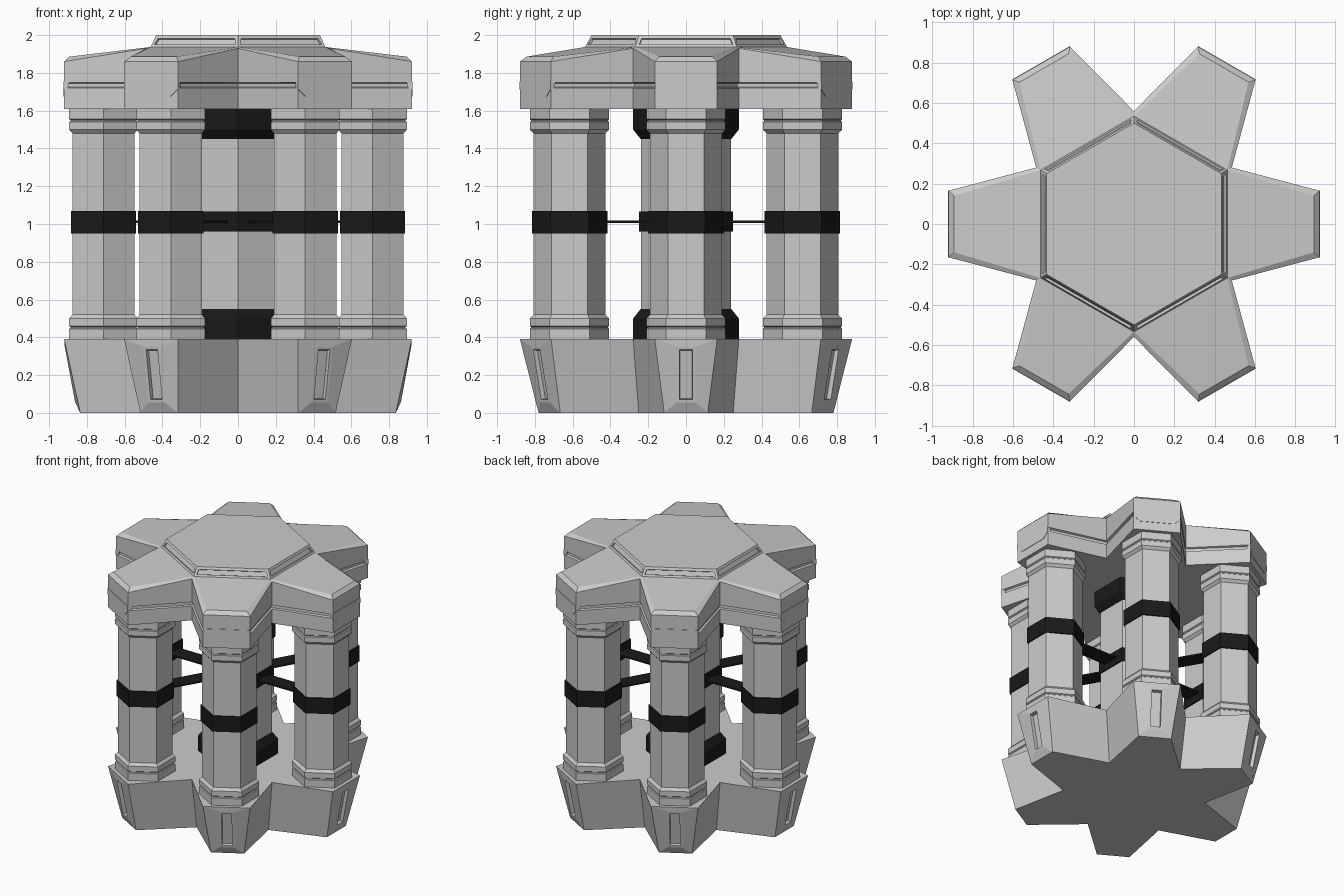
import bpy, bmesh
from math import cos, sin, radians
from mathutils import Matrix

if "Cube" in bpy.data.objects:
    bpy.data.objects.remove(bpy.data.objects["Cube"])

dark = bpy.data.materials.new("dark_metal")
dark.diffuse_color = (0.01, 0.01, 0.01, 1)
dark.use_nodes = True
dark.node_tree.nodes["Principled BSDF"].inputs["Base Color"].default_value = dark.diffuse_color


def rot(x, y, deg):
    a = radians(deg)
    return x * cos(a) - y * sin(a), x * sin(a) + y * cos(a)


def finish(bm, name, mat=None):
    bmesh.ops.recalc_face_normals(bm, faces=bm.faces)
    me = bpy.data.meshes.new(name)
    bm.to_mesh(me)
    bm.free()
    ob = bpy.data.objects.new(name, me)
    bpy.context.collection.objects.link(ob)
    if mat:
        me.materials.append(mat)
    return ob


def star(tip, hw, valley, zt, zv=None):
    """Six-armed outline: two tip corners and one valley point per arm."""
    zv = zt if zv is None else zv
    pts = []
    for k in range(6):
        pts += [(*rot(tip, -hw, 60 * k), zt), (*rot(tip, hw, 60 * k), zt),
                (*rot(valley, 0, 60 * k + 30), zv)]
    return pts


def hexagon(r, z, cx=0, cy=0):
    return [(cx + rot(r, 0, 60 * k + 30)[0], cy + rot(r, 0, 60 * k + 30)[1], z) for k in range(6)]


def bridge(bm, a, b):
    n = len(a)
    return [bm.faces.new((a[i], a[(i + 1) % n], b[(i + 1) % n], b[i])) for i in range(n)]


def loft(bm, rings, bottom=True, top=True):
    vs = [[bm.verts.new(p) for p in r] for r in rings]
    for a, b in zip(vs, vs[1:]):
        bridge(bm, a, b)
    if bottom:
        bm.faces.new(vs[0][::-1])
    if top:
        bm.faces.new(vs[-1])
    return vs


def hex_part(name, profile, cx=0, cy=0, mat=None):
    bm = bmesh.new()
    loft(bm, [hexagon(r, z, cx, cy) for r, z in profile])
    return finish(bm, name, mat)


# Base: tapered star with a raised, slotted panel on each arm tip
bm = bmesh.new()
lo = [bm.verts.new(p) for p in star(0.835, 0.115, 0.50, 0)]
hi = [bm.verts.new(p) for p in star(0.92, 0.165, 0.56, 0.39)]
bm.faces.new(lo[::-1])
bm.faces.new(hi)
for i in range(18):
    j = (i + 1) % 18
    if i % 3:
        bm.faces.new((lo[i], lo[j], hi[j], hi[i]))
for k in range(6):
    def quad(r0, r1, hw, z0, z1):
        return [bm.verts.new((*rot(r, y, 60 * k), z)) for r, y, z in
                ((r0, -hw, z0), (r0, hw, z0), (r1, hw, z1), (r1, -hw, z1))]
    outer = [lo[3 * k], lo[3 * k + 1], hi[3 * k + 1], hi[3 * k]]
    panel = quad(0.862, 0.917, 0.05, 0.055, 0.35)
    slot = quad(0.865, 0.914, 0.035, 0.07, 0.335)
    floor = quad(0.84, 0.889, 0.033, 0.075, 0.33)
    for a, b in ((outer, panel), (panel, slot), (slot, floor)):
        bridge(bm, a, b)
    bm.faces.new(floor)
finish(bm, "base")

# Roof: star slab with a groove, sloping arms and a raised hexagon
bm = bmesh.new()
vs = loft(bm, [star(0.92, 0.165, 0.56, 1.61), star(0.92, 0.165, 0.56, 1.72),
               star(0.905, 0.152, 0.545, 1.725), star(0.905, 0.152, 0.545, 1.745),
               star(0.92, 0.165, 0.56, 1.75), star(0.92, 0.165, 0.56, 1.86, 1.93),
               star(0.893, 0.14, 0.535, 1.886, 1.937)], top=False)
t = vs[-1]
for k in range(6):
    bm.faces.new((t[3 * k], t[3 * k + 1], t[3 * k + 2], t[3 * k - 1]))
crown = [bm.verts.new(p) for p in hexagon(0.5, 2.0)]
sides = bridge(bm, [t[3 * k + 2] for k in range(6)], crown)
bm.faces.new(crown)
bmesh.ops.recalc_face_normals(bm, faces=bm.faces)
bmesh.ops.inset_individual(bm, faces=sides, thickness=0.025)
bmesh.ops.inset_individual(bm, faces=sides, thickness=0.002, depth=-0.012)
finish(bm, "roof")

# Central column with dark collars and band
hex_part("center_column", [(0.238, 0.39), (0.238, 1.61)])
hex_part("center_lower_collar", [(0.28, 0.39), (0.28, 0.5), (0.24, 0.55)], mat=dark)
hex_part("center_upper_collar", [(0.24, 1.45), (0.28, 1.5), (0.28, 1.61)], mat=dark)
hex_part("center_band", [(0.248, 0.96), (0.248, 1.065)], mat=dark)

foot = [(0.21, 0.0), (0.21, 0.055), (0.203, 0.06), (0.203, 0.065), (0.21, 0.07),
        (0.21, 0.11), (0.19, 0.13)]
for k in range(6):
    cx, cy = rot(0.712, 0, 60 * k)
    # Outer column: foot, shaft and capital in one profile
    prof = [(r, 0.39 + z) for r, z in foot] + [(r, 1.61 - z) for r, z in foot[::-1]]
    hex_part(f"column_{k}", prof, cx, cy)
    hex_part(f"column_band_{k}", [(0.2, 0.95), (0.2, 1.07)], cx, cy, dark)
    # Flat strut from the centre to the column
    bm = bmesh.new()
    bmesh.ops.create_cube(bm, size=1)
    bm.transform(Matrix.Rotation(radians(60 * k), 4, 'Z') @ Matrix.Translation((0.38, 0, 1.012))
                 @ Matrix.Diagonal((0.4, 0.12, 0.012, 1)))
    finish(bm, f"strut_{k}", dark)
    # Apron hanging over the groove at the arm tip
    bm = bmesh.new()
    outline = ((-0.165, 1.755), (-0.165, 1.715), (-0.12, 1.675),
               (0.12, 1.675), (0.165, 1.715), (0.165, 1.755))
    loft(bm, [[(*rot(r, y, 60 * k), z) for y, z in outline] for r in (0.895, 0.923)])
    finish(bm, f"tip_apron_{k}")
